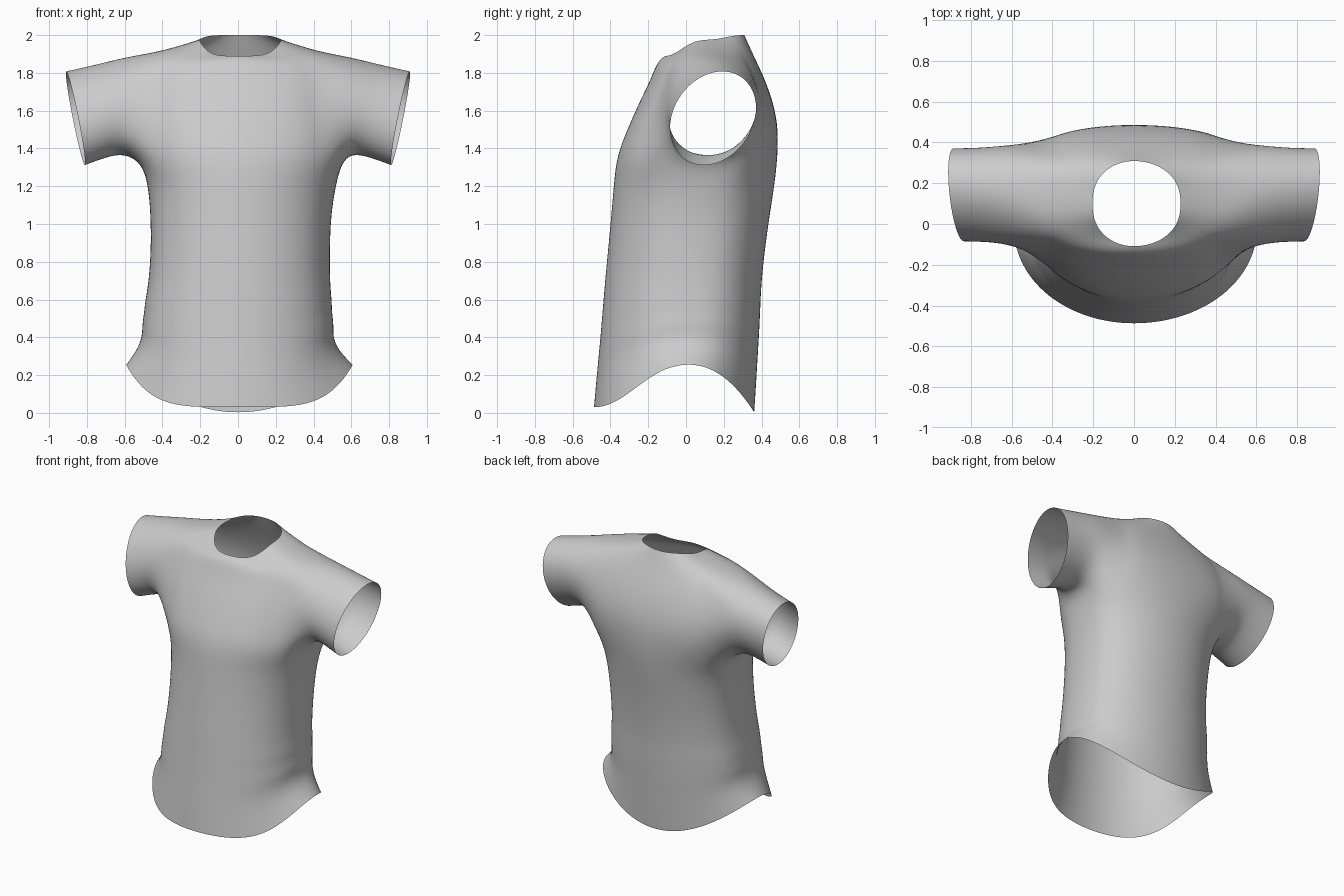
import bpy, bmesh
from math import sin, cos, pi

cube = bpy.data.objects.get("Cube")
if cube:
    bpy.data.objects.remove(cube, do_unlink=True)

fabric = bpy.data.materials.new("grey_fabric")
fabric.use_nodes = True
grey = (0.6, 0.6, 0.6, 1)
fabric.diffuse_color = grey
fabric.node_tree.nodes["Principled BSDF"].inputs["Base Color"].default_value = grey

COLS = 32          # columns around the torso
HALF_HOLE = 3      # columns on each side of the armhole middle

# Torso rings: z front, z side, z back, right width, left width, y front, y side, y back
LOWER = [
    (0.03, 0.26, 0.00, 0.595, 0.61, -0.490, 0.00, 0.363),
    (0.16, 0.34, 0.14, 0.535, 0.53, -0.478, 0.00, 0.372),
    (0.30, 0.41, 0.28, 0.51, 0.505, -0.465, 0.01, 0.380),
    (0.40, 0.47, 0.39, 0.51, 0.51, -0.455, 0.01, 0.387),
    (0.50, 0.53, 0.49, 0.50, 0.50, -0.447, 0.02, 0.392),
    (0.58, 0.59, 0.58, 0.495, 0.50, -0.440, 0.02, 0.396),
    (0.68, 0.68, 0.68, 0.477, 0.49, -0.432, 0.03, 0.400),
    (0.86, 0.86, 0.86, 0.463, 0.488, -0.415, 0.05, 0.418),
    (1.05, 1.05, 1.05, 0.465, 0.495, -0.397, 0.07, 0.445),
    (1.22, 1.20, 1.22, 0.478, 0.52, -0.383, 0.09, 0.472),
]
# The same, then the squareness of the front and of the back (lower is squarer)
UPPER = [
    (1.36, 1.32, 1.36, 0.51, 0.55, -0.368, 0.10, 0.486, 0.65, 0.50),
    (1.50, 1.50, 1.50, 0.50, 0.52, -0.312, 0.11, 0.489, 0.57, 0.30),
    (1.64, 1.66, 1.64, 0.50, 0.51, -0.250, 0.12, 0.465, 0.58, 0.28),
    (1.76, 1.80, 1.78, 0.49, 0.50, -0.190, 0.13, 0.412, 0.62, 0.36),
    (1.84, 1.91, 1.88, 0.44, 0.45, -0.160, 0.13, 0.364, 0.68, 0.55),
    (1.875, 1.945, 1.95, 0.305, 0.325, -0.135, 0.12, 0.332, 0.80, 0.72),
    (1.89, 1.975, 2.00, 0.205, 0.23, -0.110, 0.10, 0.310, 0.85, 0.85),
]
LOWER_RISE, UPPER_RISE = 2, 6   # how late the back edge climbs to the side
RINGS = [LOWER[0] + (0.95, 0.9)] + [r + (0.82, 0.78) for r in LOWER[1:]] + UPPER
ARMPIT = len(LOWER)
SHOULDER = ARMPIT + 4

# Sleeve rings: x, lean of the opening, forward lean, centre z, y radius, z radius
SLEEVE = [
    (0.60, 0.00, 0.02, 1.628, 0.250, 0.258),
    (0.72, 0.03, 0.04, 1.600, 0.231, 0.247),
    (0.86, 0.05, 0.05, 1.560, 0.226, 0.252),
]

bm = bmesh.new()


def torso_point(row, col):
    zf, zs, zb, right, left, yf, ys, yb, square_f, square_b = RINGS[row]
    t = 2 * pi * col / COLS
    s, c = sin(t), cos(t)
    if c > 0:
        y_mid, z_mid, square, rise = yf, zf, square_f, 5
    else:
        y_mid, z_mid, square = yb, zb, square_b
        rise = LOWER_RISE if row < ARMPIT else UPPER_RISE
    y = ys + (y_mid - ys) * abs(c) ** square
    z = z_mid + (zs - z_mid) * abs(s) ** rise
    return (left if s > 0 else right) * s, y, z


def in_armhole(row, col):
    beside = any(m - HALF_HOLE <= col < m + HALF_HOLE
                 for m in (COLS // 4, 3 * COLS // 4))
    return beside and ARMPIT <= row < SHOULDER


# Torso from hem to neckline, leaving the armholes open
grid = [[bm.verts.new(torso_point(r, c)) for c in range(COLS)]
        for r in range(len(RINGS))]
for r in range(len(grid) - 1):
    for c in range(COLS):
        if not in_armhole(r, c):
            d = (c + 1) % COLS
            bm.faces.new((grid[r][c], grid[r][d], grid[r + 1][d], grid[r + 1][c]))


# Sleeves grown out from each armhole edge
def armhole_loop(mid):
    h = HALF_HOLE
    path = [(ARMPIT, j) for j in range(h)]
    path += [(r, h) for r in range(ARMPIT, SHOULDER + 1)]
    path += [(SHOULDER, j) for j in range(h - 1, -h, -1)]
    path += [(r, -h) for r in range(SHOULDER, ARMPIT - 1, -1)]
    path += [(ARMPIT, j) for j in range(1 - h, 0)]
    return [grid[r][mid + j] for r, j in path]


for mid, side in ((COLS // 4, 1), (3 * COLS // 4, -1)):
    previous = armhole_loop(mid)
    n = len(previous)
    for x, lean, forward, cz, ry, rz in SLEEVE:
        ring = []
        for k in range(n):
            a = 2 * pi * k / n
            back = side * sin(a)
            ring.append(bm.verts.new((side * (x - lean * cos(a) + 0.3 * lean * back),
                                      0.143 + ry * back - forward * cos(a),
                                      cz - rz * cos(a))))
        for k in range(n):
            m = (k + 1) % n
            bm.faces.new((previous[k], previous[m], ring[m], ring[k]))
        previous = ring

bmesh.ops.delete(bm, geom=[v for v in bm.verts if not v.link_faces], context='VERTS')
bmesh.ops.recalc_face_normals(bm, faces=bm.faces[:])
for f in bm.faces:
    f.smooth = True

mesh = bpy.data.meshes.new("shirt")
bm.to_mesh(mesh)
bm.free()
mesh.materials.append(fabric)
shirt = bpy.data.objects.new("shirt", mesh)
bpy.context.collection.objects.link(shirt)

# Soft cloth surface
soft = shirt.modifiers.new("soft_cloth", 'SUBSURF')
soft.levels = soft.render_levels = 2
